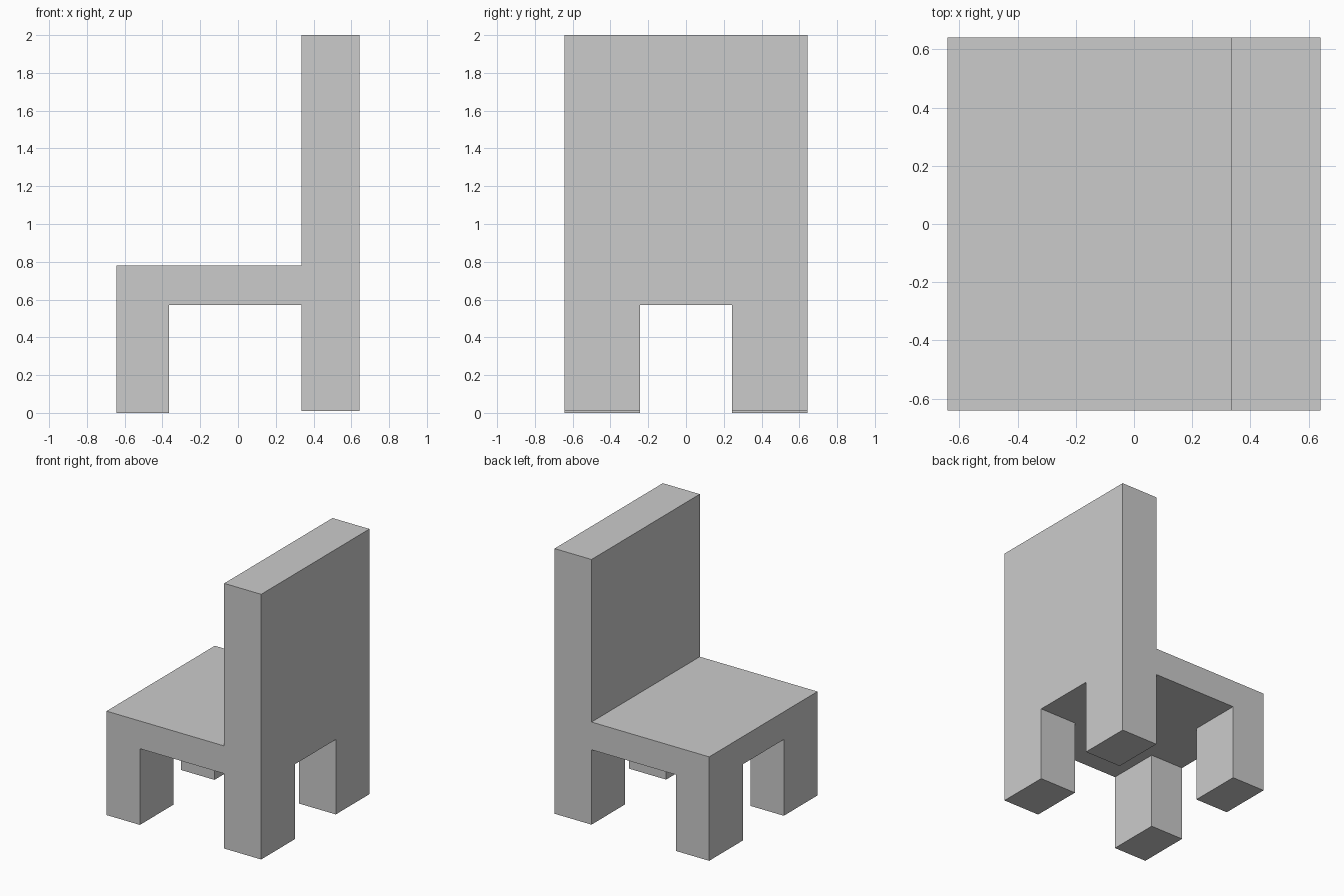
import bpy, bmesh

if "Cube" in bpy.data.objects:
    bpy.data.objects.remove(bpy.data.objects["Cube"])

HALF = 0.642          # half width of the chair
LEG_Y = 0.243         # inner face of every leg
SEAT_LOW, SEAT_TOP = 0.572, 0.78

grey = bpy.data.materials.new("light grey")
grey.diffuse_color = (0.6, 0.6, 0.6, 1)
grey.use_nodes = True
grey.node_tree.nodes["Principled BSDF"].inputs["Base Color"].default_value = grey.diffuse_color


def extrude_profile(name, profile, x0, x1):
    """Closed y-z outline extruded along x."""
    bm = bmesh.new()
    face = bm.faces.new([bm.verts.new((x0, y, z)) for y, z in profile])
    ext = bmesh.ops.extrude_face_region(bm, geom=[face], use_keep_orig=True)
    verts = [g for g in ext["geom"] if isinstance(g, bmesh.types.BMVert)]
    bmesh.ops.translate(bm, verts=verts, vec=(x1 - x0, 0, 0))
    bmesh.ops.recalc_face_normals(bm, faces=bm.faces)
    mesh = bpy.data.meshes.new(name)
    bm.to_mesh(mesh)
    bm.free()
    mesh.materials.append(grey)
    obj = bpy.data.objects.new(name, mesh)
    bpy.context.collection.objects.link(obj)
    return obj


def arch(top, foot):
    """Slab standing on two legs, symmetric in y."""
    right = [(LEG_Y, SEAT_LOW), (LEG_Y, foot), (HALF, foot), (HALF, top)]
    return right + [(-y, z) for y, z in reversed(right)]


# Backrest running down into the back legs (feet a touch shorter)
extrude_profile("backrest_with_back_legs", arch(2.0, 0.01), 0.335, HALF)

# Front edge of the seat with its two legs
extrude_profile("seat_front_with_legs", arch(SEAT_TOP, 0.0), -HALF, -0.365)

# Seat slab between the two frames
extrude_profile("seat", [(-HALF, SEAT_LOW), (HALF, SEAT_LOW),
                         (HALF, SEAT_TOP), (-HALF, SEAT_TOP)], -0.365, 0.335)
